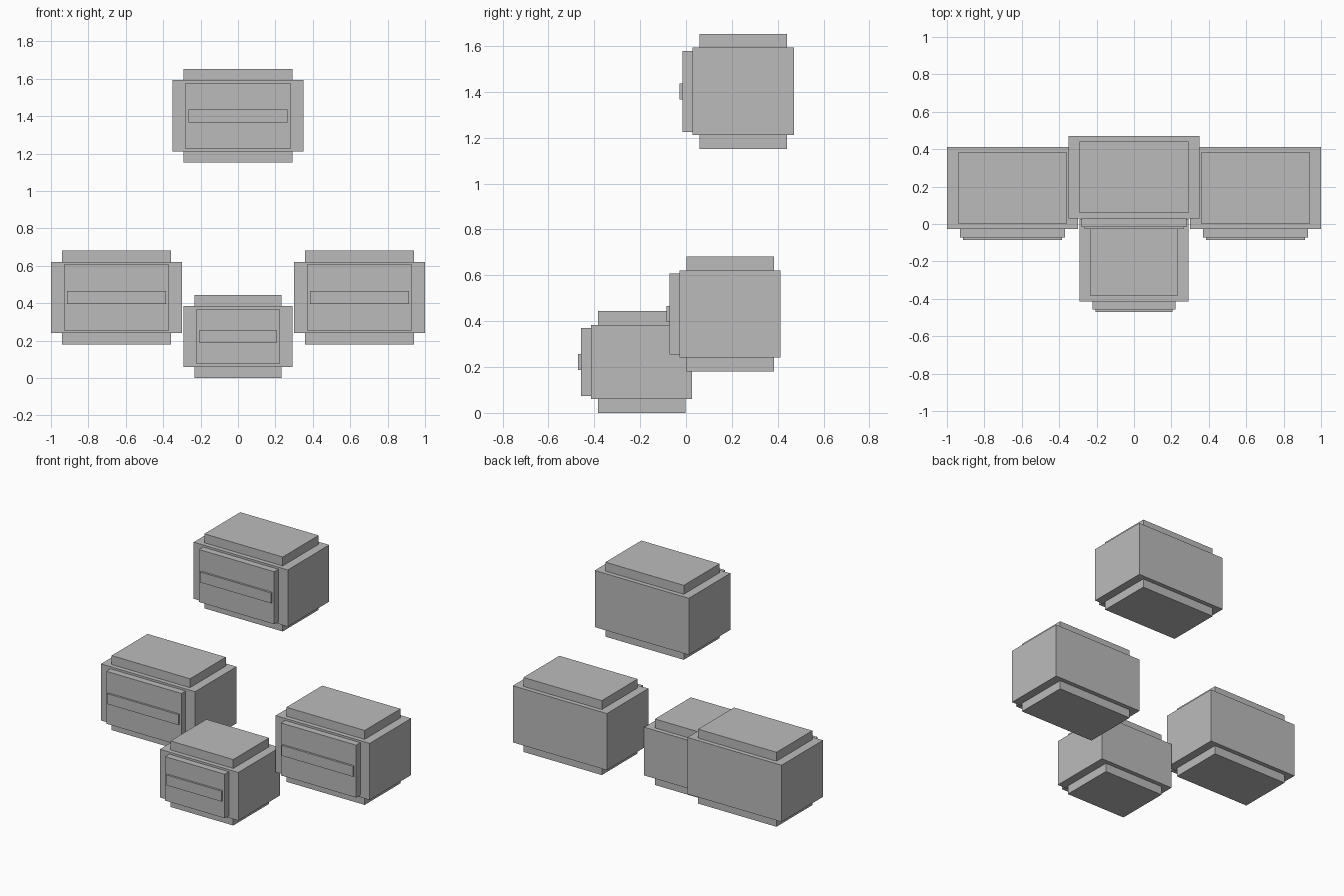
import bpy

if "Cube" in bpy.data.objects:
    bpy.data.objects.remove(bpy.data.objects["Cube"])

grey = bpy.data.materials.new("plain grey")
grey.diffuse_color = (0.5, 0.5, 0.5, 1)
grey.use_nodes = True
grey.node_tree.nodes["Principled BSDF"].inputs["Base Color"].default_value = grey.diffuse_color


def box(name, x, y, z):
    """Axis-aligned box from (min, max) pairs."""
    lo, hi = zip(x, y, z)
    bpy.ops.mesh.primitive_cube_add(size=1, location=[(a + b) / 2 for a, b in zip(lo, hi)])
    ob = bpy.context.object
    ob.name = name
    ob.scale = [b - a for a, b in zip(lo, hi)]
    bpy.ops.object.transform_apply(location=False, rotation=False, scale=True)
    ob.data.materials.append(grey)


def span(c, size):
    return (c - size / 2, c + size / 2)


def cabinet(name, cx, cy, cz, w, h):
    """Cabinet with cap and foot plates, a front panel and a wide handle."""
    depth, inset, plate = 0.441, 0.0585, 0.06
    front = cy - depth / 2
    top, bottom = cz + h / 2, cz - h / 2
    panel_front = front - 0.044
    plate_x, plate_y = span(cx, w - 2 * inset), span(cy, 0.381)
    # main body
    box(name + "_body", span(cx, w), span(cy, depth), (bottom, top))
    # cap and foot
    box(name + "_cap", plate_x, plate_y, (top, top + plate))
    box(name + "_foot", plate_x, plate_y, (bottom - plate, bottom))
    # front panel and handle
    box(name + "_panel", span(cx, w - 0.14), (panel_front, front), span(cz, h - 0.028))
    box(name + "_handle", span(cx, w - 0.17), (panel_front - 0.013, panel_front), span(cz, 0.07))


cabinet("upper_cabinet", 0, 0.2495, 1.402, 0.70, 0.381)
cabinet("front_cabinet", 0, -0.1935, 0.222, 0.584, 0.324)
for side, s in (("left", -1), ("right", 1)):
    cabinet(side + "_cabinet", s * 0.65, 0.1925, 0.431, 0.70, 0.381)
